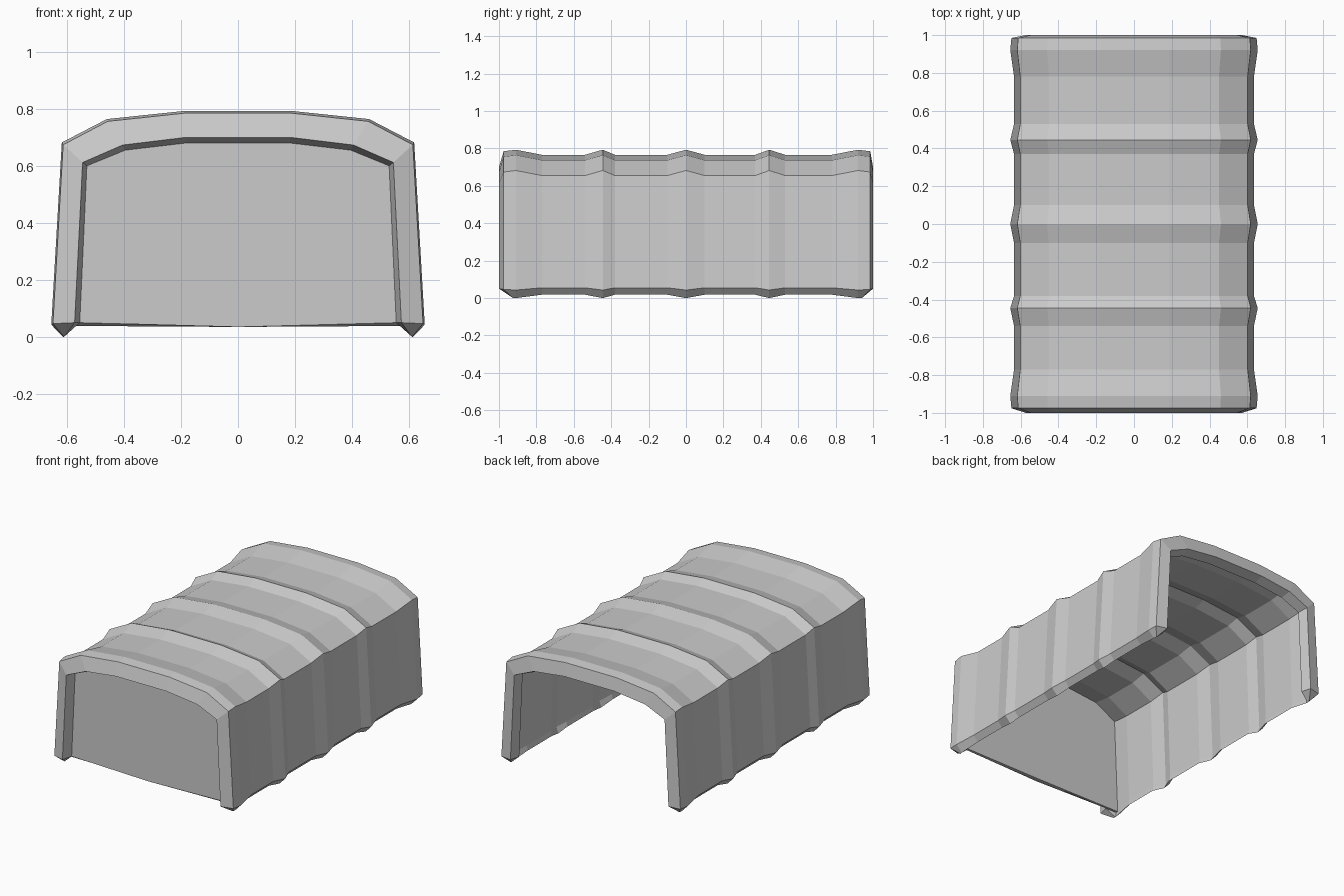
import bpy, bmesh

if "Cube" in bpy.data.objects:
    bpy.data.objects.remove(bpy.data.objects["Cube"])


def mirrored(half):
    """Right half, base to crown -> full arch from right base to left base."""
    return half + [(-x, z) for x, z in reversed(half)]


def outer(d):
    return mirrored([(.635 + .02 * d, .055 - .012 * d), (.602 + .016 * d, .655 + .027 * d),
                     (.45 + .01 * d, .737 + .027 * d), (.185, .766 + .027 * d)])


def lip(d):
    """Inner edge of the thick end frames."""
    return mirrored([(.555 + .018 * d, .05), (.53 + .015 * d, .6 + .012 * d),
                     (.395 + .01 * d, .655 + .018 * d), (.182, .68 + .02 * d)])


def thin(d):
    """Inside of the thin wall between the end frames."""
    return mirrored([(.608 + .02 * d, .05 - .012 * d), (.587 + .016 * d, .643 + .027 * d),
                     (.443 + .01 * d, .723 + .027 * d), (.183, .751 + .027 * d)])


# Stations: outer y, tip y, inner y, outer rib amount, inner profile
stations = [(-.975, -.925, -1, .7, lip(1)), (-.91, -.91, -.93, 1, lip(0)),
            (-.90, -.90, -.92, .93, thin(.93))]
for y, d in [(-.77, 0), (-.54, 0), (-.445, 1), (-.38, 0), (-.10, 0), (0, 1), (.10, 0),
             (.37, 0), (.445, 1), (.53, 0), (.78, 0)]:
    stations.append((y, y, y, d, thin(d)))
stations += [(.91, .91, .925, .93, thin(.93)), (.92, .92, .935, 1, lip(0)),
             (.985, .94, 1, .7, lip(1))]

# Ribbed canopy shell with pointed lower edges and thick end frames
bm = bmesh.new()
rings = []
for yo, yt, yi, do, prof in stations:
    o = [(x, yo, z) for x, z in outer(do)]
    i = [(x, yi, z) for x, z in prof]
    tx, tz = .602 + .012 * do, .018 * (1 - do) if abs(yo) < .95 else 0
    pts = o + [(-tx, yt, tz)] + i[::-1] + [(tx, yt, tz)]
    rings.append([bm.verts.new(p) for p in pts])
n = len(rings[0])
for a, b in zip(rings, rings[1:]):
    for k in range(n):
        bm.faces.new((a[k], a[(k + 1) % n], b[(k + 1) % n], b[k]))
# Rims at both ends
for r in (rings[0], rings[-1]):
    for k in range(7):
        bm.faces.new((r[k], r[k + 1], r[15 - k], r[16 - k]))
    bm.faces.new((r[7], r[8], r[9]))
    bm.faces.new((r[0], r[16], r[17]))
bmesh.ops.recalc_face_normals(bm, faces=bm.faces)
mesh = bpy.data.meshes.new("canopy_shell")
bm.to_mesh(mesh)
bm.free()
bpy.context.collection.objects.link(bpy.data.objects.new("canopy_shell", mesh))

# Front panel closing the near end, widening to the thin wall at its back
bm = bmesh.new()
loops = [[bm.verts.new((x, y, z)) for x, z in prof + [(0, .035)]]
         for y, prof in ((-.93, lip(0)), (-.915, thin(.93)), (-.90, thin(.93)))]
bm.faces.new(loops[0])
bm.faces.new(loops[-1])
for a, b in zip(loops, loops[1:]):
    for k in range(9):
        bm.faces.new((a[k], a[(k + 1) % 9], b[(k + 1) % 9], b[k]))
bmesh.ops.recalc_face_normals(bm, faces=bm.faces)
mesh = bpy.data.meshes.new("front_panel")
bm.to_mesh(mesh)
bm.free()
bpy.context.collection.objects.link(bpy.data.objects.new("front_panel", mesh))
